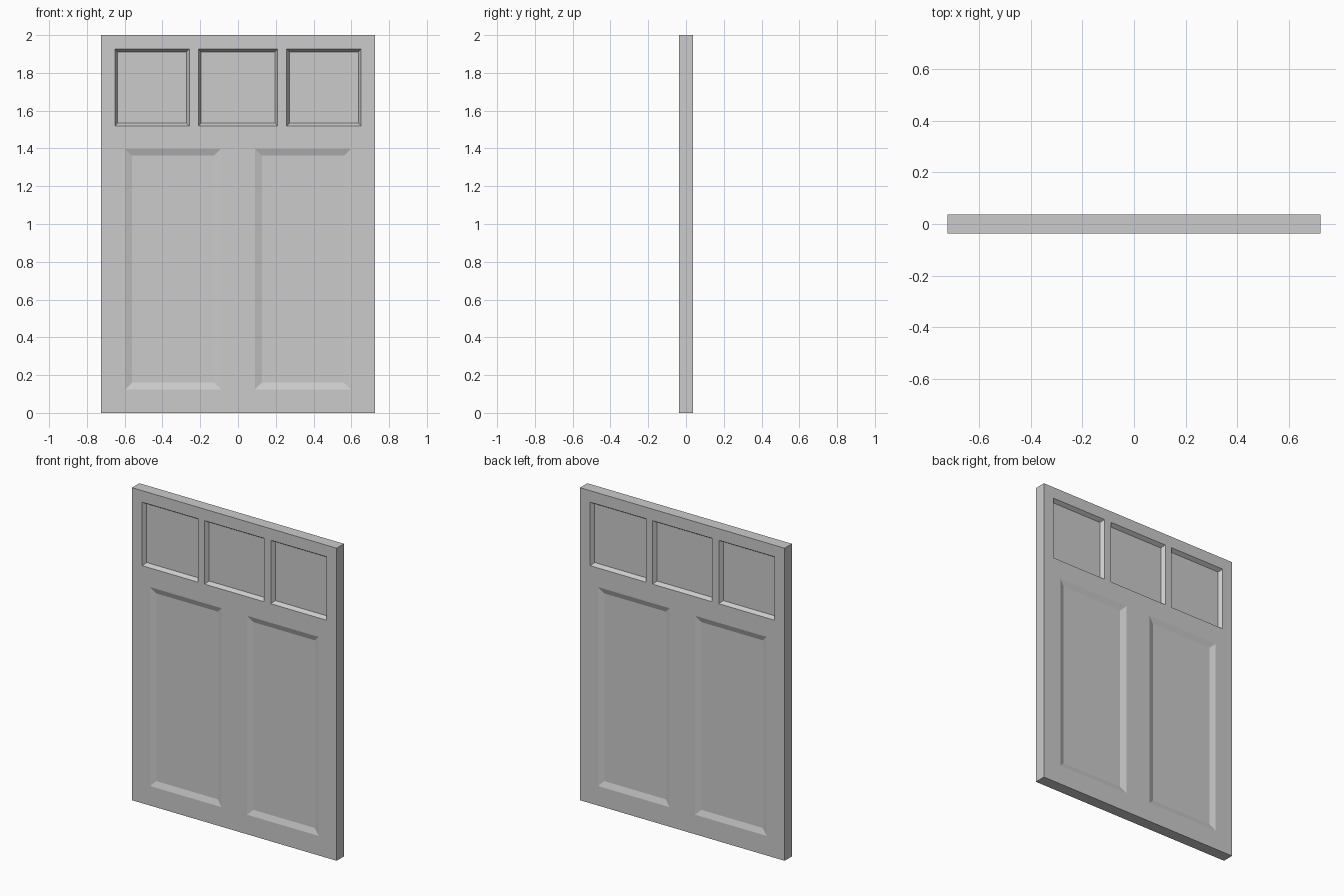
import bpy, bmesh

if "Cube" in bpy.data.objects:
    bpy.data.objects.remove(bpy.data.objects["Cube"])

W, T, H = 0.724, 0.037, 2.0

# recesses: x0, x1, z0, z1, bevel width, depth
windows = [(x0, x1, 1.52, 1.926, 0.015, 0.024)
           for x0, x1 in ((-0.652, -0.258), (-0.21, 0.21), (0.258, 0.652))]
panels = [(x0, x1, 0.125, 1.398, 0.036, 0.013)
          for x0, x1 in ((-0.597, -0.09), (0.09, 0.597))]
recesses = windows + panels

# door slab
bm = bmesh.new()
bmesh.ops.create_cube(bm, size=1)
for v in bm.verts:
    v.co = (v.co.x * 2 * W, v.co.y * 2 * T, (v.co.z + 0.5) * H)


def cut(co, no):
    bmesh.ops.bisect_plane(bm, geom=bm.verts[:] + bm.edges[:] + bm.faces[:],
                           plane_co=co, plane_no=no)


for x in sorted({x for r in recesses for x in r[:2]}):
    cut((x, 0, 0), (1, 0, 0))
for z in sorted({z for r in recesses for z in r[2:4]}):
    cut((0, 0, z), (0, 0, 1))
bm.normal_update()

# sunken window panes and panels on both sides
for x0, x1, z0, z1, bevel, depth in recesses:
    for side in (-1, 1):
        faces = []
        for f in bm.faces:
            c = f.calc_center_median()
            if f.normal.y * side > 0.99 and x0 < c.x < x1 and z0 < c.z < z1:
                faces.append(f)
        bmesh.ops.inset_region(bm, faces=faces, thickness=bevel, depth=-depth,
                               use_even_offset=True, use_boundary=True)
        bm.normal_update()

# merge the coplanar construction cells
bmesh.ops.dissolve_limit(bm, angle_limit=0.01, verts=bm.verts[:], edges=bm.edges[:])
mesh = bpy.data.meshes.new("door")
bm.to_mesh(mesh)
bm.free()
door = bpy.data.objects.new("door", mesh)
bpy.context.collection.objects.link(door)
